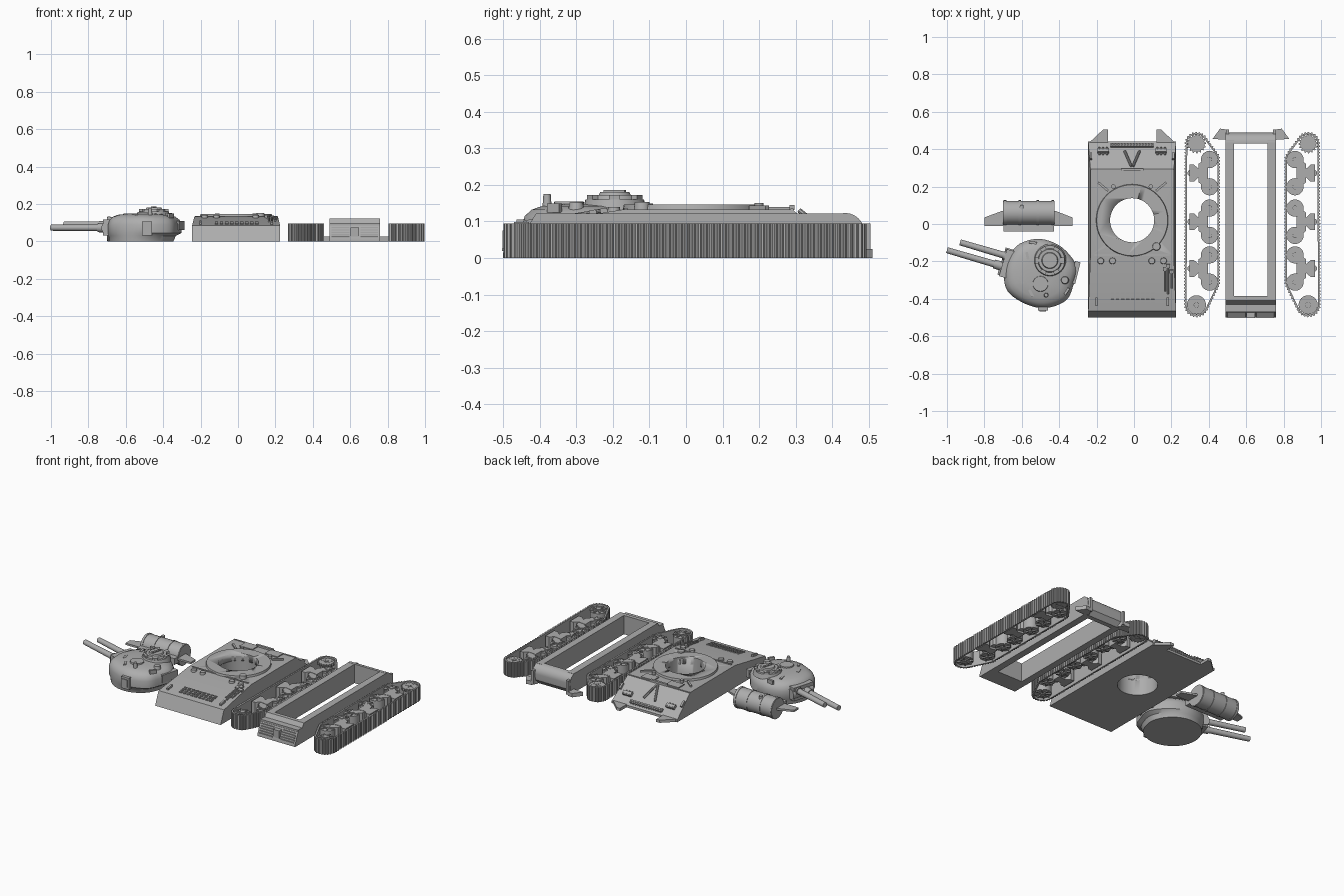
import bpy, bmesh, math
from math import sin, cos, pi, tau
from mathutils import Vector, Matrix, Euler
from mathutils.geometry import convex_hull_2d, interpolate_bezier

if "Cube" in bpy.data.objects:
    bpy.data.objects.remove(bpy.data.objects["Cube"])

grey = bpy.data.materials.new("plain_grey")
grey.use_nodes = True
grey.diffuse_color = (0.42, 0.42, 0.42, 1)
grey.node_tree.nodes["Principled BSDF"].inputs["Base Color"].default_value = grey.diffuse_color


def finish(name, bm, smooth=True):
    bmesh.ops.recalc_face_normals(bm, faces=bm.faces)
    me = bpy.data.meshes.new(name)
    bm.to_mesh(me)
    bm.free()
    me.materials.append(grey)
    ob = bpy.data.objects.new(name, me)
    bpy.context.collection.objects.link(ob)
    if smooth:
        bpy.ops.object.select_all(action="DESELECT")
        ob.select_set(True)
        bpy.context.view_layer.objects.active = ob
        bpy.ops.object.shade_smooth_by_angle(angle=math.radians(35))
    return ob


def loft(name, rings, smooth=True):
    bm = bmesh.new()
    vs = [[bm.verts.new(p) for p in r] for r in rings]
    n = len(vs[0])
    for a, b in zip(vs, vs[1:]):
        for i in range(n):
            bm.faces.new((a[i], a[(i + 1) % n], b[(i + 1) % n], b[i]))
    bm.faces.new(vs[0])
    bm.faces.new(vs[-1])
    return finish(name, bm, smooth)


def prism(name, pts, z0, z1):
    return loft(name, [[(x, y, z) for x, y in pts] for z in (z0, z1)], False)


def side_prism(name, pts, x0, x1):
    return loft(name, [[(x, y, z) for y, z in pts] for x in (x0, x1)])


def box(name, loc, size, rot=(0, 0, 0)):
    bm = bmesh.new()
    m = Matrix.LocRotScale(Vector(loc), Euler(rot), Vector(size))
    bmesh.ops.create_cube(bm, size=1, matrix=m)
    return finish(name, bm, False)


def rod(name, a, b, r, r2=None, segs=24):
    a, b = Vector(a), Vector(b)
    bm = bmesh.new()
    m = Matrix.Translation((a + b) / 2) @ (b - a).to_track_quat("Z", "Y").to_matrix().to_4x4()
    bmesh.ops.create_cone(bm, cap_ends=True, segments=segs, radius1=r,
                          radius2=r if r2 is None else r2, depth=(b - a).length, matrix=m)
    return finish(name, bm)


def disc(name, x, y, z0, z1, r, r2=None, segs=24):
    return rod(name, (x, y, z0), (x, y, z1), r, r2, segs)


def cut(ob, cutter):
    mod = ob.modifiers.new("cut", "BOOLEAN")
    mod.operation, mod.object, mod.solver = "DIFFERENCE", cutter, "EXACT"
    bpy.context.view_layer.objects.active = ob
    bpy.ops.object.modifier_apply(modifier=mod.name)


# Upper hull: side profile, leaned-in top edges, ring opening
hull = side_prism("upper_hull", [(-.5, 0), (-.465, .085), (-.17, .133), (.29, .133),
                                 (.44, .015), (.44, 0)], -.245, .225)
for v in hull.data.vertices:
    if v.co.z > .1:
        v.co.x -= math.copysign(.012, v.co.x + .01)
collar = disc("turret_collar", -.01, .02, .1, .146, .2, .19, 48)
cutter = disc("ring_cutter", -.01, .02, -.1, .3, .118, None, 48)
cut(hull, cutter)
cut(collar, cutter)
bpy.data.objects.remove(cutter)

# Hull deck details
DECK, GLACIS = .163, -.667
def deck_z(y):
    return .085 + (y + .465) * .163
def glacis_z(y):
    return .133 - (y - .29) * .787

for s in (-1, 1):
    def hx(d):
        return -.01 + s * d
    prism("fender_tip", [(hx(.235), .43), (hx(.155), .505), (hx(.13), .505), (hx(.13), .43)], 0, .018)
    box("headlight_guard", (hx(.155), .39, glacis_z(.39) + .008), (.06, .025, .025), (GLACIS, 0, 0))
    for d in (.135, .155, .175):
        rod("guard_bar", (hx(d), .37, glacis_z(.37)), (hx(d), .41, glacis_z(.41) + .025), .005, segs=8)
    box("front_hook", (hx(.22), .36, glacis_z(.36) + .005), (.012, .04, .02), (GLACIS, 0, 0))
    box("rear_bracket", (hx(.19), -.415, deck_z(-.415) + .006), (.012, .045, .016), (DECK, 0, 0))
    for d in (.105, .168):
        disc("filler_cap", hx(d), -.197, .12, .14, .019, .016, 16)
    disc("hatch_hinge_post", hx(.1), .2, .13, .15, .012, None, 12)
    box("hatch_edge", (hx(.155), .2, .136), (.07, .012, .014), (0, 0, s * .7))
    rod("travel_lock_arm", (hx(.005), .31, .13), (hx(.04), .39, glacis_z(.39) + .012), .007, segs=8)
    box("drive_hatch", (hx(.09), .255, .134), (.09, .06, .01))
disc("vent_cap", .12, -.12, .12, .153, .024, .02, 20)
box("deck_seam_bar", (-.01, -.165, .134), (.4, .01, .006))
box("glacis_seam_bar", (-.01, .29, .133), (.44, .008, .006))
box("travel_lock_base", (-.01, .29, .138), (.12, .014, .014))
box("bolt_strip", (-.01, .42, glacis_z(.42) + .006), (.23, .02, .014), (GLACIS, 0, 0))
for i in range(14):
    disc("strip_bolt", -.115 + i * .0162, .425, .02, .044, .005, None, 6)
for row in range(4):
    for i in range(9):
        y = -.37 - row * .018
        box("grille_slat", (-.115 + i * .027, y, deck_z(y) + .002), (.018, .008, .006), (DECK, 0, 0))
for i, (x, l) in enumerate(((.165, .12), (.182, .15), (.2, .09))):
    rod("stowed_tool", (x, -.3 - l / 2, deck_z(-.3 - l / 2) + .006),
        (x, -.3 + l / 2, deck_z(-.3 + l / 2) + .006), .005, segs=8)
    box("tool_head", (x, -.3 + l / 2, deck_z(-.3 + l / 2) + .006), (.022, .02, .012), (DECK, 0, 0))

# Turret: rounded plan outline lofted into a dome
plan = [(-.695, -.267), (-.675, -.36), (-.585, -.425), (-.475, -.45), (-.365, -.41), (-.325, -.33),
        (-.305, -.23), (-.385, -.125), (-.5, -.08), (-.61, -.105), (-.67, -.175)]
P = [Vector(p).to_3d() for p in plan]
outline = []
for i in range(len(P)):
    a, b, c, d = (P[(i + k) % len(P)] for k in (-1, 0, 1, 2))
    outline += interpolate_bezier(b, b + (c - a) / 6, c - (d - b) / 6, c, 6)[:-1]
mid = Vector((-.52, -.265, 0))
rings = []
for z, s, rnd in ((0, .92, .85), (.03, .95, .6), (.045, 1, 0), (.09, 1, 0), (.115, .95, 0),
                  (.132, .85, 0), (.142, .7, 0), (.148, .4, 0)):
    ring = []
    for p in outline:
        o = p - mid
        o = o.lerp(o.normalized() * .185, rnd) * s
        ring.append(mid + o + Vector((0, 0, z)))
    rings.append(ring)
loft("turret_shell", rings)

# Gun mantlet and twin barrels
aim = math.atan2(.28, -.96)
box("mantlet_plate", (-.672, -.215, .075), (.06, .15, .085), (0, 0, aim))
rod("mantlet_roll", (-.655, -.135, .072), (-.7, -.28, .072), .032)
for tip, root in (((-1, -.14, .073), (-.64, -.245, .073)), ((-.93, -.098, .09), (-.6, -.195, .09))):
    t, r = Vector(tip), Vector(root)
    rod("gun_barrel", r, t, .019, .016)
    rod("barrel_sleeve", r, r.lerp(t, .3), .027, .024)

# Turret fittings
disc("cupola_base", -.45, -.195, .13, .16, .088, .08, 32)
disc("cupola_ring", -.45, -.195, .155, .172, .066, .06, 32)
disc("cupola_lid", -.45, -.195, .17, .18, .045, .04, 32)
box("cupola_handle", (-.45, -.195, .182), (.012, .06, .008), (0, 0, -.3))
for i in range(6):
    a = i * tau / 6
    box("vision_block", (-.45 + .07 * cos(a), -.195 + .07 * sin(a), .165), (.018, .03, .014), (0, 0, a))
disc("loader_hatch", -.5, -.32, .13, .155, .045, .04)
disc("vent_dome", -.37, -.3, .12, .152, .025, .018, 16)
disc("antenna_base", -.47, -.38, .12, .175, .014, .01, 12)
for x, y, r in ((-.54, -.1, 1.4), (-.6, -.3, .3), (-.55, -.37, .5), (-.36, -.36, -.6), (-.57, -.17, .2)):
    box("lifting_lug", (x, y, .137), (.014, .04, .024), (0, 0, r))
box("pistol_port", (-.487, -.448, .068), (.055, .03, .075))
box("pistol_port_lid", (-.487, -.464, .068), (.035, .008, .05))
box("bustle_box", (-.315, -.26, .085), (.03, .12, .05), (0, 0, -.25))

# Fuel drum on its rear plate
rod("fuel_drum", (-.7, .06, .067), (-.425, .06, .067), .064, segs=32)
for x in (-.69, -.61, -.515, -.435):
    rod("drum_band", (x - .007, .06, .067), (x + .007, .06, .067), .067, segs=32)
disc("drum_cap", -.6, .09, .11, .135, .012, None, 12)
prism("drum_plate", [(-.8, -.012), (-.33, -.012), (-.33, .035), (-.42, .07), (-.705, .07), (-.8, .035)], .06, .072)
box("drum_bracket", (-.562, -.015, .06), (.27, .05, .04))

# Lower chassis: open frame, sloped tail, rounded nose
for x in (.49, .715):
    side_prism("chassis_wall", [(-.4, 0), (-.4, .122), (.45, .122), (.45, 0)], x, x + .045)
side_prism("chassis_tail", [(-.385, 0), (-.385, .122), (-.41, .122), (-.43, .09), (-.47, .085),
                            (-.5, .015), (-.5, 0)], .49, .76)
nose = [(.435 + .053 * sin(a), .07 + .053 * cos(a)) for a in (i * pi / 16 for i in range(9))]
side_prism("chassis_nose", [(.43, 0), (.43, .123)] + nose + [(.485, .03), (.46, 0)], .49, .76)
for i in range(5):
    t = i / 4
    for x in (.548, .702):
        box("tail_louver", (x, -.497 + .025 * t, .022 + .052 * t), (.095, .012, .007))
box("tail_block", (.625, -.487, .05), (.045, .03, .05))
box("tail_ledge", (.625, -.45, .092), (.27, .04, .012))
for s in (-1, 1):
    pts = [(.13, .45), (.205, .455), (.165, .51), (.13, .505), (.11, .47)]
    prism("nose_wing", [(.625 + s * x, y) for x, y in pts], 0, .025)
    box("nose_rib", (.625 + s * .125, .48, .05), (.016, .05, .09))


# Running gear lying on its side; s mirrors it
def running_gear(cx, s):
    def X(d):
        return cx + s * d
    # cleated track band around all end wheels
    cloud = [(c + r * cos(a), y + r * sin(a)) for c, y, r in
             ((-.032, .43, .058), (-.032, -.432, .062), (.038, .345, .052), (.038, -.31, .052))
             for a in (i * tau / 48 for i in range(48))]
    loop = [Vector(cloud[i]) for i in convex_hull_2d(cloud)]
    segs = [(a, b, (b - a).length) for a, b in zip(loop, loop[1:] + loop[:1])]
    links = 124
    step = sum(q[2] for q in segs) / (links * 4)
    bm = bmesh.new()
    cols, dist, k = [], 0, 0
    for a, b, l in segs:
        while k < links * 4 and k * step < dist + l:
            p = a.lerp(b, (k * step - dist) / l)
            t = (b - a).normalized()
            nrm = Vector((t.y, -t.x))
            if nrm.dot(p) < 0:
                nrm = -nrm
            o, i = p + nrm * (.005 if k % 4 < 2 else -.001), p - nrm * .009
            cols.append([bm.verts.new((X(q.x), q.y, z)) for q, z in ((o, 0), (o, .095), (i, .095), (i, 0))])
            k += 1
        dist += l
    for a, b in zip(cols, cols[1:] + cols[:1]):
        for j in range(4):
            bm.faces.new((a[j], b[j], b[(j + 1) % 4], a[(j + 1) % 4]))
    finish("track_band", bm, False)

    def wheel(name, d, y, r, spokes):
        disc(name, X(d), y, .014, .08, r)
        for z in (.012, .082):
            disc(name + "_hub", X(d), y, z - .008, z + .008, r * .3, None, 16)
            for i in range(spokes):
                a = i * tau / spokes
                box(name + "_spoke", (X(d) + r * .55 * cos(a), y + r * .55 * sin(a), z),
                    (r * .8, r * .16, .01), (0, 0, a))
    # toothed drive wheel and idler
    teeth = [((.052 if i % 4 < 2 else .043) * cos(i * tau / 64), (.052 if i % 4 < 2 else .043) * sin(i * tau / 64))
             for i in range(64)]
    for z in (.008, .07):
        prism("drive_sprocket", [(X(-.032) + x, .43 + y) for x, y in teeth], z, z + .016)
    wheel("drive_wheel", -.032, .43, .036, 8)
    wheel("idler_wheel", -.032, -.432, .051, 8)
    # three bogies, each with two wheels and a return roller
    for yc in (.272, .012, -.238):
        for q in (-1, 1):
            wheel("road_wheel", .038, yc + q * .073, .046, 6)
            prism("bogie_arm", [(X(-.02), yc + q * .015), (X(-.02), yc + q * .05), (X(.03), yc + q * .085),
                                (X(.055), yc + q * .06), (X(.01), yc + q * .015)], .02, .088)
        prism("bogie_bracket", [(X(-.07), yc - .045), (X(-.045), yc - .045), (X(-.02), yc - .022), (X(.03), yc - .03),
                                (X(.03), yc + .03), (X(-.02), yc + .022), (X(-.045), yc + .045),
                                (X(-.07), yc + .045)], .008, .09)
        disc("return_roller", X(-.062), yc, .015, .08, .018, None, 16)


running_gear(.366, 1)
running_gear(.899, -1)
